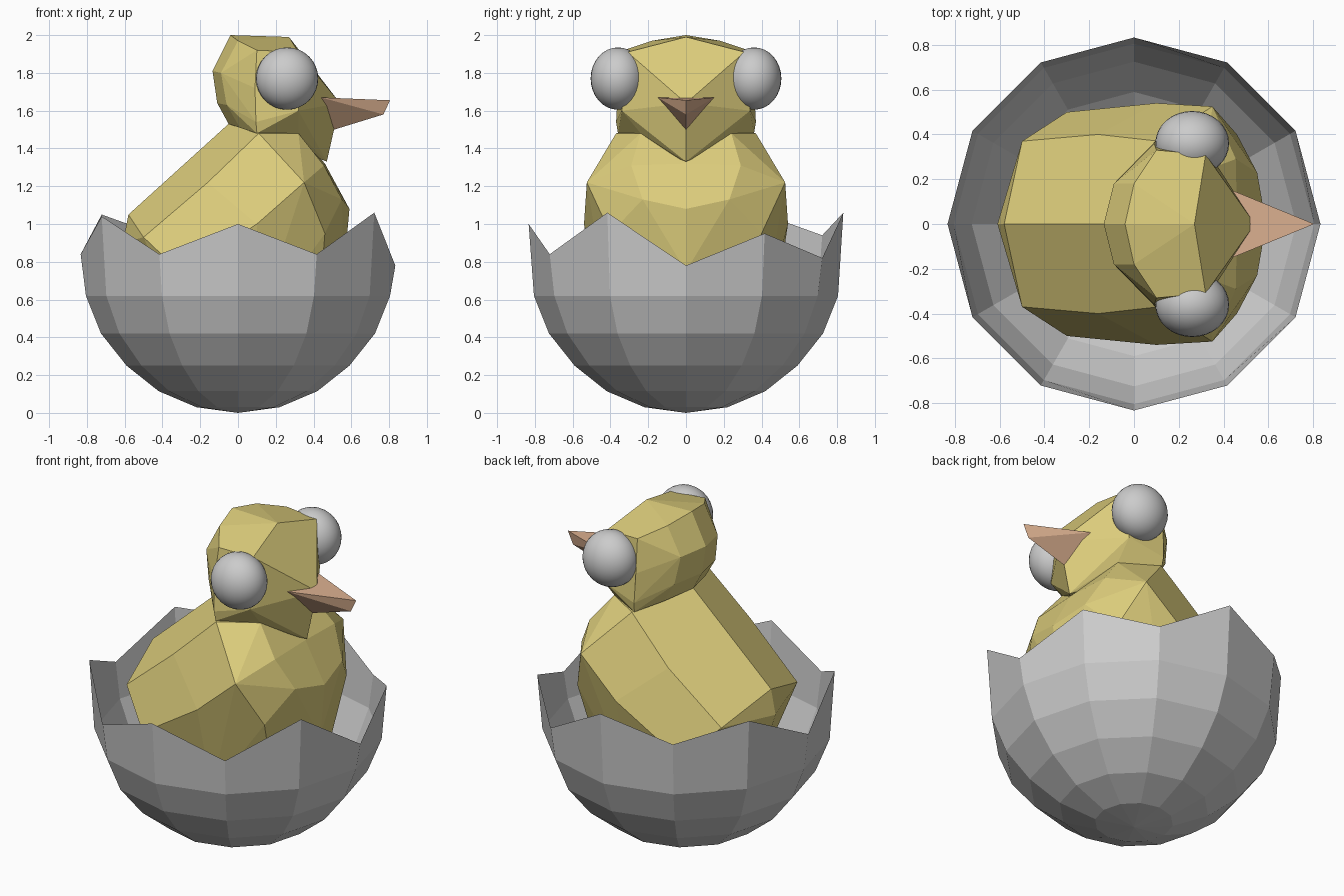
import bpy, bmesh, math

if "Cube" in bpy.data.objects:
    bpy.data.objects.remove(bpy.data.objects["Cube"])


def material(name, rgb):
    m = bpy.data.materials.new(name)
    m.diffuse_color = (*rgb, 1)
    m.use_nodes = True
    m.node_tree.nodes["Principled BSDF"].inputs["Base Color"].default_value = m.diffuse_color
    return m


def finish(bm, name, mat=None):
    bmesh.ops.recalc_face_normals(bm, faces=bm.faces)
    me = bpy.data.meshes.new(name)
    bm.to_mesh(me)
    bm.free()
    ob = bpy.data.objects.new(name, me)
    bpy.context.collection.objects.link(ob)
    if mat:
        me.materials.append(mat)
    return ob


def faceted(name, half, mat):
    """Faceted solid around half-points mirrored across y = 0."""
    bm = bmesh.new()
    for x, y, z in half:
        bm.verts.new((x, y, z))
        if y:
            bm.verts.new((x, -y, z))
    bmesh.ops.convex_hull(bm, input=bm.verts[:])
    bmesh.ops.delete(bm, geom=[v for v in bm.verts if not v.link_faces], context='VERTS')
    bmesh.ops.dissolve_limit(bm, angle_limit=math.radians(4),
                             verts=bm.verts[:], edges=bm.edges[:])
    return finish(bm, name, mat)


yellow = material("yellow_down", (0.72, 0.61, 0.20))
orange = material("beak_orange", (0.72, 0.44, 0.28))

# Broken eggshell: twelve-sided bowl with a jagged rim
profile = [(0.22, 0.03), (0.42, 0.115), (0.59, 0.25), (0.725, 0.42), (0.805, 0.62)]
rim = [0.78, 0.95, 0.82, 1.06, 0.94, 1.05, 0.84, 1.04, 0.84, 1.0, 0.84, 1.06]
bm = bmesh.new()
pole = bm.verts.new((0, 0, 0))
columns = []
for i, top in enumerate(rim):
    a = i * math.tau / 12
    columns.append([bm.verts.new((r * math.cos(a), r * math.sin(a), z))
                    for r, z in profile + [(0.833, top)]])
for i in range(12):
    a, b = columns[i], columns[(i + 1) % 12]
    bm.faces.new((pole, b[0], a[0]))
    for k in range(len(profile)):
        bm.faces.new((a[k], b[k], b[k + 1], a[k + 1]))
finish(bm, "eggshell")

# Body, tilted down towards the tail
faceted("body", [
    (-0.05, 0, 1.53), (0.11, 0.37, 1.48), (0.32, 0.24, 1.48), (0.46, 0, 1.32),
    (0.455, 0.29, 1.31), (0.35, 0.525, 1.22), (0.55, 0.23, 1.13), (0.59, 0, 1.08),
    (-0.16, 0.40, 1.22), (0.10, 0.54, 1.0), (0.46, 0.40, 0.95),
    (-0.58, 0, 1.05), (-0.50, 0.37, 0.93), (-0.61, 0, 0.90), (-0.30, 0.50, 0.74),
    (0.56, 0, 0.75), (0.43, 0.28, 0.58), (0.10, 0.40, 0.45), (-0.30, 0.35, 0.45),
    (-0.48, 0, 0.5), (0.35, 0, 0.35), (-0.1, 0, 0.25)], yellow)

# Head
faceted("head", [
    (-0.05, 0, 1.53), (0.01, 0.2, 1.51), (0.10, 0.36, 1.48), (0.32, 0.24, 1.48),
    (0.47, 0, 1.33), (-0.11, 0, 1.64), (-0.06, 0.2, 1.63), (0.095, 0.37, 1.54),
    (0.32, 0.34, 1.60), (0.51, 0, 1.50), (-0.135, 0, 1.81), (-0.09, 0.18, 1.80),
    (0.09, 0.36, 1.72), (0.54, 0, 1.64), (-0.04, 0, 2.0), (0.0, 0.18, 1.97),
    (0.10, 0.33, 1.92), (0.27, 0, 1.99), (0.32, 0.31, 1.91), (0.44, 0, 1.77)], yellow)

# Beak
faceted("beak", [(0.44, 0.15, 1.67), (0.51, 0, 1.50),
                 (0.805, 0, 1.655), (0.77, 0, 1.58)], orange)

# Eyes
for side, label in ((-1, "right_eye"), (1, "left_eye")):
    bpy.ops.mesh.primitive_uv_sphere_add(segments=32, ring_count=16, radius=1,
                                         location=(0.26, side * 0.36, 1.77))
    eye = bpy.context.object
    eye.name = label
    eye.scale = (0.165, 0.145, 0.165)
    bpy.ops.object.shade_smooth()
